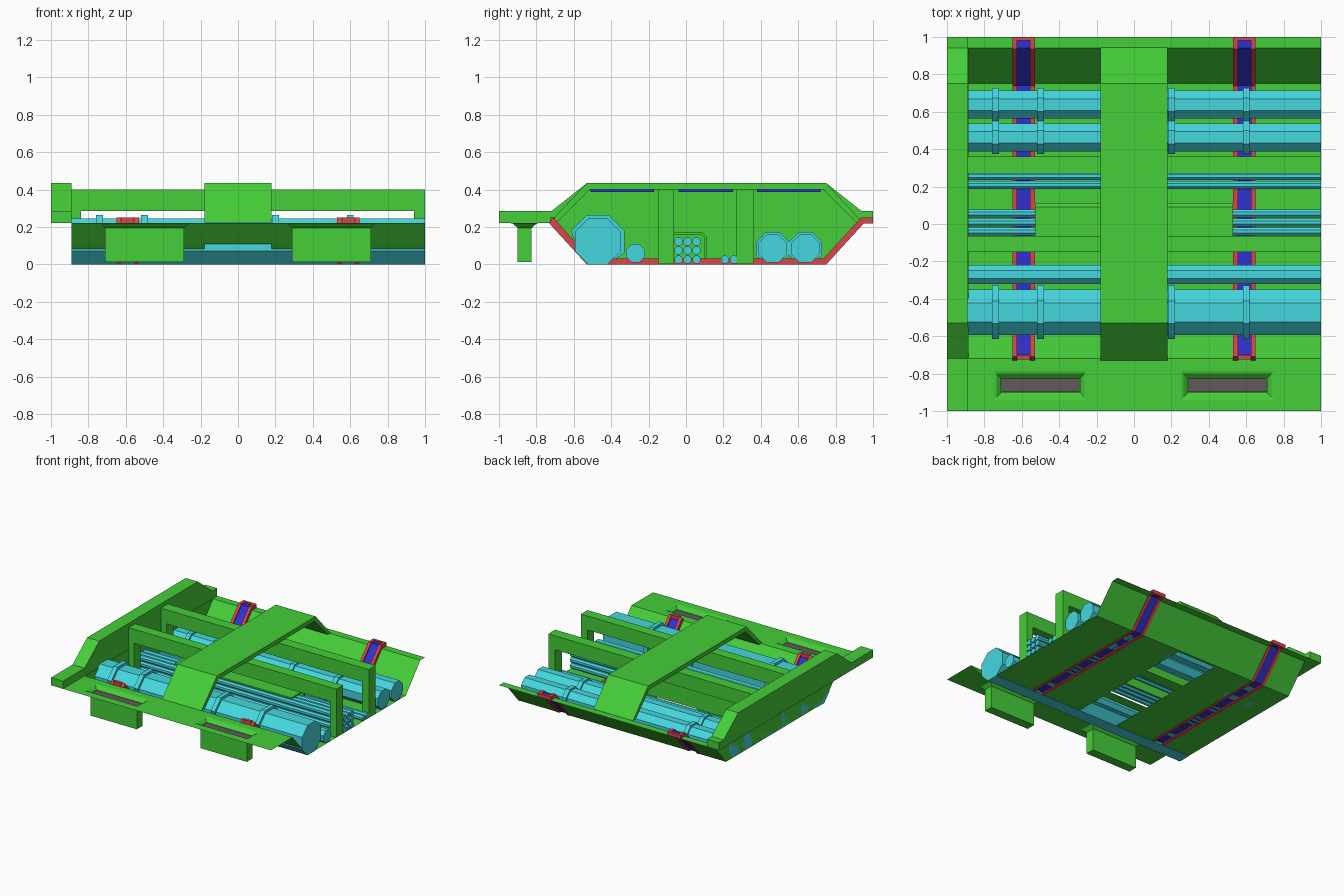
import bpy, bmesh, math

if "Cube" in bpy.data.objects:
    bpy.data.objects.remove(bpy.data.objects["Cube"])


def material(name, rgb):
    m = bpy.data.materials.new(name)
    m.diffuse_color = (*rgb, 1)
    m.use_nodes = True
    m.node_tree.nodes["Principled BSDF"].inputs["Base Color"].default_value = m.diffuse_color
    return m


GREEN = material("green", (0.06, 0.62, 0.04))
CYAN = material("cyan", (0.06, 0.68, 0.74))
RED = material("red", (0.7, 0.06, 0.07))
BLUE = material("blue", (0.03, 0.03, 0.65))
GREY = material("grey", (0.12, 0.1, 0.11))


def finish(name, bm, mat, solid=True):
    if solid:
        bmesh.ops.recalc_face_normals(bm, faces=bm.faces)
    mesh = bpy.data.meshes.new(name)
    bm.to_mesh(mesh)
    bm.free()
    mesh.materials.append(mat)
    ob = bpy.data.objects.new(name, mesh)
    bpy.context.collection.objects.link(ob)
    return ob


def prism(name, profile, x0, x1, mat):
    """Extrude a closed (y, z) profile along x."""
    bm = bmesh.new()
    a = [bm.verts.new((x0, y, z)) for y, z in profile]
    b = [bm.verts.new((x1, y, z)) for y, z in profile]
    bm.faces.new(a)
    bm.faces.new(b[::-1])
    n = len(a)
    for i in range(n):
        j = (i + 1) % n
        bm.faces.new((a[i], b[i], b[j], a[j]))
    return finish(name, bm, mat)


def box(name, x0, x1, y0, y1, z0, z1, mat):
    return prism(name, [(y0, z0), (y1, z0), (y1, z1), (y0, z1)], x0, x1, mat)


def octagon(y, z, apothem):
    r = apothem / math.cos(math.pi / 8)
    return [(y + r * math.cos(math.pi / 8 + k * math.pi / 4),
             z + r * math.sin(math.pi / 8 + k * math.pi / 4)) for k in range(8)]


# Folded floor sheet: front ledge, trough and rear lip, with openings
L, F = 0.222, 0.003
path = [(-1, L), (-.94, L), (-.785, L), (-.72, L), (-.62, .11), (-.52, F), (-.15, F),
        (-.065, F), (.27, F), (.36, F), (.73, F), (.75, F), (.94, L), (1, L)]
xs = [-1, -.89, -.755, -.65, -.53, -.255, -.18, .18, .255, .53, .65, .755, 1]


def is_open(x, y):
    ax = abs(x)
    if .255 < ax < .755 and -.94 < y < -.785:
        return True
    if .53 < ax < .65 and y > -.72:
        return True
    if x < -.89 and -.72 < y < .94:
        return True
    return ax < .18 and (-.62 < y < -.15 or -.065 < y < .27 or .36 < y < .73)


bm = bmesh.new()
grid = [[bm.verts.new((x, y, z)) for x in xs] for y, z in path]
for j in range(len(path) - 1):
    for i in range(len(xs) - 1):
        if not is_open((xs[i] + xs[i + 1]) / 2, (path[j][0] + path[j + 1][0]) / 2):
            bm.faces.new((grid[j][i], grid[j][i + 1], grid[j + 1][i + 1], grid[j + 1][i]))
bmesh.ops.delete(bm, geom=[v for v in bm.verts if not v.link_faces], context='VERTS')
finish("floor_sheet", bm, GREEN, solid=False)

# Left end wall and the plate closing the trough below it
prism("end_wall", [(-1, L), (1, L), (1, .285), (.94, .285), (.75, .435),
                   (-.53, .435), (-.72, .285), (-1, .285)], -1, -.89, GREEN)
prism("trough_end_plate", [(-.72, L), (-.52, F), (.75, F), (.94, L)], -.89, -.885, GREEN)

# Central walkway arch with lights below it
prism("walkway_arch", [(-.73, .225), (-.53, .435), (.75, .435), (.945, .225),
                       (.91, .225), (.735, .4), (-.515, .4), (-.69, .225)], -.18, .18, GREEN)
for y0, y1 in ((-.51, -.17), (-.04, .25), (.38, .72)):
    box("walkway_light", -.14, .14, y0, y1, .388, .402, BLUE)

# Cross ribs
for y0, y1 in ((-.15, -.065), (.27, .36)):
    box("rib_beam", -.89, 1, y0, y1, .285, .4, GREEN)
    box("rib_left_leg", -.89, -.84, y0, y1, F, .285, GREEN)
    box("rib_right_leg", .94, 1, y0, y1, F, .285, GREEN)


# Red channels with blue strips running across the trough
def channel(t0, t1, end):
    def line(t):
        return [(-.73 + .7 * t, L + t), (-.53 + .45 * t, F + t), (.75 - .45 * t, F + t),
                (.95 - .45 * t, L + t), (end, L + t)]
    return line(t0) + line(t1)[::-1]


for s in (-1, 1):
    c = .59 * s
    for d in (-1, 1):
        e = c + .0475 * d
        prism("channel_rail", channel(-.002, .03, 1), e - .0125, e + .0125, RED)
    prism("channel_strip", channel(.008, .02, .98), c - .035, c + .035, BLUE)
    box("channel_rear_cap", c - .035, c + .035, .98, 1, L, L + .03, RED)
    box("channel_front_cap", c - .035, c + .035, -.725, -.7, L, L + .03, RED)

# Large pipes, three of them with clamps
for y, z, r, clamped in ((-.472, .1225, .1225, True), (-.27, .06, .05, False),
                         (.463, .085, .075, True), (.638, .085, .075, True)):
    prism("pipe", octagon(y, z, r), -.89, 1, CYAN)
    if clamped:
        ring = [(max(py, -.52 - .91 * max(pz, F)), max(pz, F))
                for py, pz in octagon(y, z, r + (.02 if r > .1 else .013))]
        for x in (-.74, -.5, .2, .6):
            prism("pipe_clamp", ring, x - .018, x + .018, CYAN)

# Thin conduits: a bundle and a pair
thin = [(y, z) for y in (-.04, .008, .056) for z in (.026, .075, .123)]
for y, z in thin + [(.208, .026), (.256, .026)]:
    prism("conduit", octagon(y, z, .021), -.89, 1, CYAN)

# Cover over the conduit bundle
prism("conduit_cover", [(-.065, .17), (.09, .17), (.112, .148), (.112, F), (.1, F),
                        (.1, .143), (.085, .158), (-.065, .158)], -.53, .53, GREEN)

# Recessed boxes hanging under the front ledge
for s in (-1, 1):
    bm = bmesh.new()
    rings = []
    for hx, y0, y1, z in ((.25, -.94, -.785, L), (.235, -.925, -.8, L - .004),
                          (.215, -.905, -.82, .2), (.21, -.9, -.825, .196),
                          (.21, -.9, -.825, .012)):
        c = .505 * s if hx == .25 else .5 * s
        rings.append([bm.verts.new(p) for p in ((c - hx, y0, z), (c + hx, y0, z),
                                                (c + hx, y1, z), (c - hx, y1, z))])
    for a, b in zip(rings, rings[1:]):
        for i in range(4):
            j = (i + 1) % 4
            bm.faces.new((a[i], b[i], b[j], a[j]))
    bm.faces.new(rings[-1])
    finish("recess_box", bm, GREEN)
    box("recess_panel", .5 * s - .208, .5 * s + .208, -.898, -.827, .185, .195, GREY)
